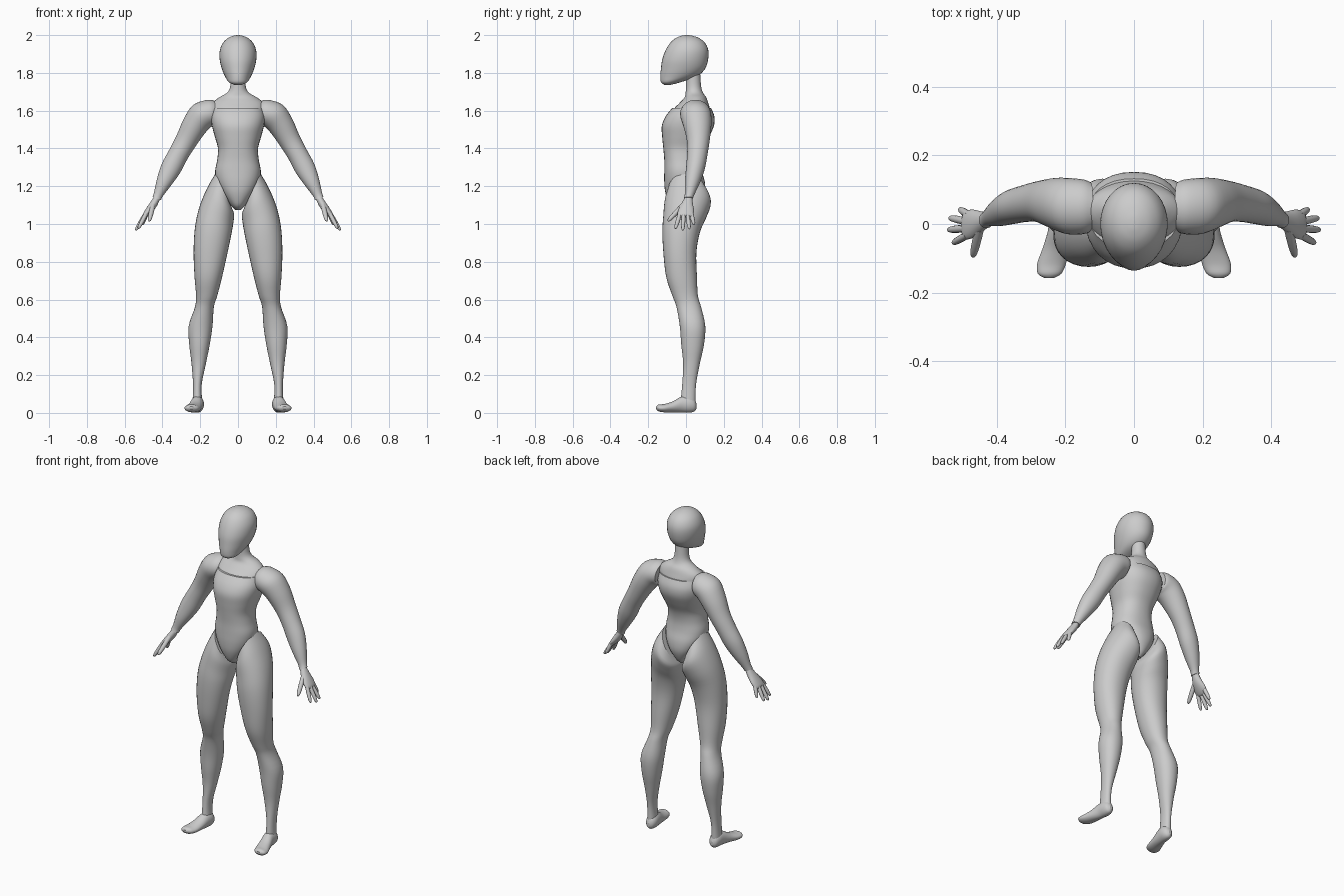
import bpy, bmesh, math
from mathutils import Vector

if "Cube" in bpy.data.objects:
    bpy.data.objects.remove(bpy.data.objects["Cube"], do_unlink=True)

grey = bpy.data.materials.new("plain_grey")
grey.use_nodes = True
colour = (.6, .6, .6, 1)
grey.diffuse_color = colour
grey.node_tree.nodes["Principled BSDF"].inputs["Base Color"].default_value = colour

X, Y, Z = Vector((1, 0, 0)), Vector((0, 1, 0)), Vector((0, 0, 1))


def spline(a, b, c, d, t):
    """Smooth blend between b and c."""
    return b + (c - a) * (t / 2) + (a * 2 - b * 5 + c * 4 - d) * (t * t / 2) \
        + (b * 3 - a - c * 3 + d) * (t ** 3 / 2)


def power(value, p):
    return math.copysign(abs(value) ** p, value)


def loft(name, sections, side=1, sides=32, steps=4, p=1):
    """Skin over sections, each a centre and two half axes."""
    dense = []
    last = len(sections) - 1
    for i in range(last):
        near = [sections[max(0, min(last, i + k))] for k in (-1, 0, 1, 2)]
        for s in range(steps):
            dense.append([spline(*[n[j] for n in near], s / steps) for j in range(3)])
    dense.append(sections[last])
    bm = bmesh.new()
    rings = []
    for centre, u, v in dense:
        ring = []
        for k in range(sides):
            angle = math.tau * k / sides
            co = centre + u * power(math.cos(angle), p) + v * power(math.sin(angle), p)
            co.x *= side
            ring.append(bm.verts.new(co))
        rings.append(ring)
    for low, high in zip(rings, rings[1:]):
        for k in range(sides):
            n = (k + 1) % sides
            bm.faces.new((low[k], low[n], high[n], high[k]))
    bm.faces.new(rings[0])
    bm.faces.new(rings[-1])
    bmesh.ops.recalc_face_normals(bm, faces=bm.faces[:])
    for face in bm.faces:
        face.smooth = len(face.verts) == 4
    mesh = bpy.data.meshes.new(name)
    bm.to_mesh(mesh)
    bm.free()
    mesh.materials.append(grey)
    obj = bpy.data.objects.new(name, mesh)
    bpy.context.collection.objects.link(obj)
    return obj


def stack(rows):
    """Level sections from height, half width, front and back."""
    return [(Vector((0, (front + back) / 2, z)), X * w, Y * ((back - front) / 2))
            for z, w, front, back in rows]


def limb(rows):
    """Sections square to a path from x, y, z, thickness and depth."""
    result = []
    for i, (x, y, z, thick, deep) in enumerate(rows):
        a, b = rows[max(0, i - 1)], rows[min(len(rows) - 1, i + 1)]
        along = Vector((b[0] - a[0], 0, b[2] - a[2])).normalized()
        result.append((Vector((x, y, z)), Vector((-along.z, 0, along.x)) * thick, Y * deep))
    return result


def leg_sections(rows):
    """Tilted sections from x, z, half width, front, back and tilt."""
    return [(Vector((x, (front + back) / 2, z)),
             Vector((math.cos(tilt), 0, math.sin(tilt))) * w, Y * ((back - front) / 2))
            for x, z, w, front, back, tilt in rows]


def finger(name, base, tip, radius, side):
    """Tapered digit with a rounded end."""
    base, tip = Vector(base), Vector(tip)
    along = (tip - base).normalized()
    u = along.cross(Y).normalized()
    v = along.cross(u)
    shape = ((0, 1), (.5, 1), (.85, .8), (.97, .45), (1, .1))
    loft(name, [(base.lerp(tip, t), u * radius * r, v * radius * r) for t, r in shape],
         side, sides=12, steps=2)


# Head
loft("head", stack([
    (1.737, .02, -.115, -.08), (1.75, .048, -.132, -.03), (1.78, .068, -.136, .055),
    (1.82, .085, -.133, .1), (1.87, .097, -.126, .117), (1.92, .096, -.108, .118),
    (1.96, .079, -.083, .1), (1.985, .052, -.053, .068), (1.997, .022, -.022, .032),
    (2, .002, 0, .01)]))

# Neck and shoulders
loft("neck_and_upper_chest", stack([
    (1.54, .13, -.08, .125), (1.6, .142, -.07, .128), (1.64, .135, -.035, .118),
    (1.67, .1, -.008, .107), (1.695, .058, -.002, .09), (1.73, .041, 0, .08),
    (1.8, .038, 0, .075)]))

# Fitted body
loft("torso", stack([
    (1.075, .015, -.05, .05), (1.1, .04, -.085, .075), (1.16, .085, -.108, .1),
    (1.22, .113, -.115, .1), (1.28, .121, -.115, .085), (1.34, .11, -.115, .08),
    (1.4, .106, -.12, .092), (1.46, .122, -.126, .122), (1.52, .138, -.128, .148),
    (1.57, .143, -.108, .15), (1.615, .132, -.072, .132)]), p=.88)

for side, word in ((1, "left"), (-1, "right")):
    # Leg from the slanted hip seam to the ankle
    loft(word + "_leg", leg_sections([
        (.075, 1.175, .103, -.095, .1, 1.13), (.092, 1.12, .1, -.113, .132, .77),
        (.115, 1.045, .1, -.12, .11, .46), (.132, .96, .098, -.125, .075, .2),
        (.145, .85, .09, -.12, .055, 0), (.157, .72, .073, -.105, .058, 0),
        (.166, .62, .056, -.072, .063, 0), (.178, .56, .05, -.05, .08, 0),
        (.198, .46, .063, -.033, .102, 0), (.204, .36, .054, -.025, .095, 0),
        (.208, .26, .038, -.015, .073, 0), (.215, .15, .023, -.02, .053, 0),
        (.215, .05, .026, -.03, .05, 0)]), side, p=.94)

    # Foot from heel to toe
    foot = [(.213, .056, .035, .008, .012), (.213, .045, .04, .024, .032),
            (.213, .02, .045, .033, .043), (.217, -.02, .045, .034, .043),
            (.228, -.07, .032, .038, .029), (.24, -.115, .025, .042, .022),
            (.246, -.145, .026, .034, .018), (.247, -.158, .027, .012, .007)]
    loft(word + "_foot", [(Vector((x, y, z)), X * w, Z * h) for x, y, z, w, h in foot], side)

    # Arm from shoulder to wrist
    loft(word + "_arm", limb([
        (.125, .05, 1.588, .062, .07), (.145, .05, 1.59, .069, .079),
        (.19, .052, 1.572, .075, .082), (.23, .06, 1.52, .068, .074),
        (.275, .065, 1.44, .058, .06), (.315, .06, 1.37, .054, .054),
        (.355, .05, 1.295, .054, .05), (.39, .035, 1.225, .042, .041),
        (.42, .02, 1.16, .026, .026), (.43, .012, 1.135, .024, .024)]), side)

    # Palm
    loft(word + "_palm", limb([
        (.425, .014, 1.145, .016, .018), (.447, .006, 1.105, .02, .031),
        (.473, 0, 1.07, .018, .042), (.492, -.004, 1.047, .013, .04),
        (.498, -.004, 1.038, .006, .03)]), side)

    # Fingers and thumb
    for digit, base, tip in (
            ("little", (.482, .027, 1.06), (.508, .043, .995)),
            ("ring", (.49, .008, 1.05), (.538, .018, .973)),
            ("middle", (.492, -.013, 1.05), (.542, -.017, .966)),
            ("index", (.486, -.032, 1.055), (.528, -.056, .975))):
        finger(f"{word}_{digit}_finger", base, tip, .011, side)
    finger(word + "_thumb", (.45, -.015, 1.1), (.47, -.096, 1.015), .013, side)
